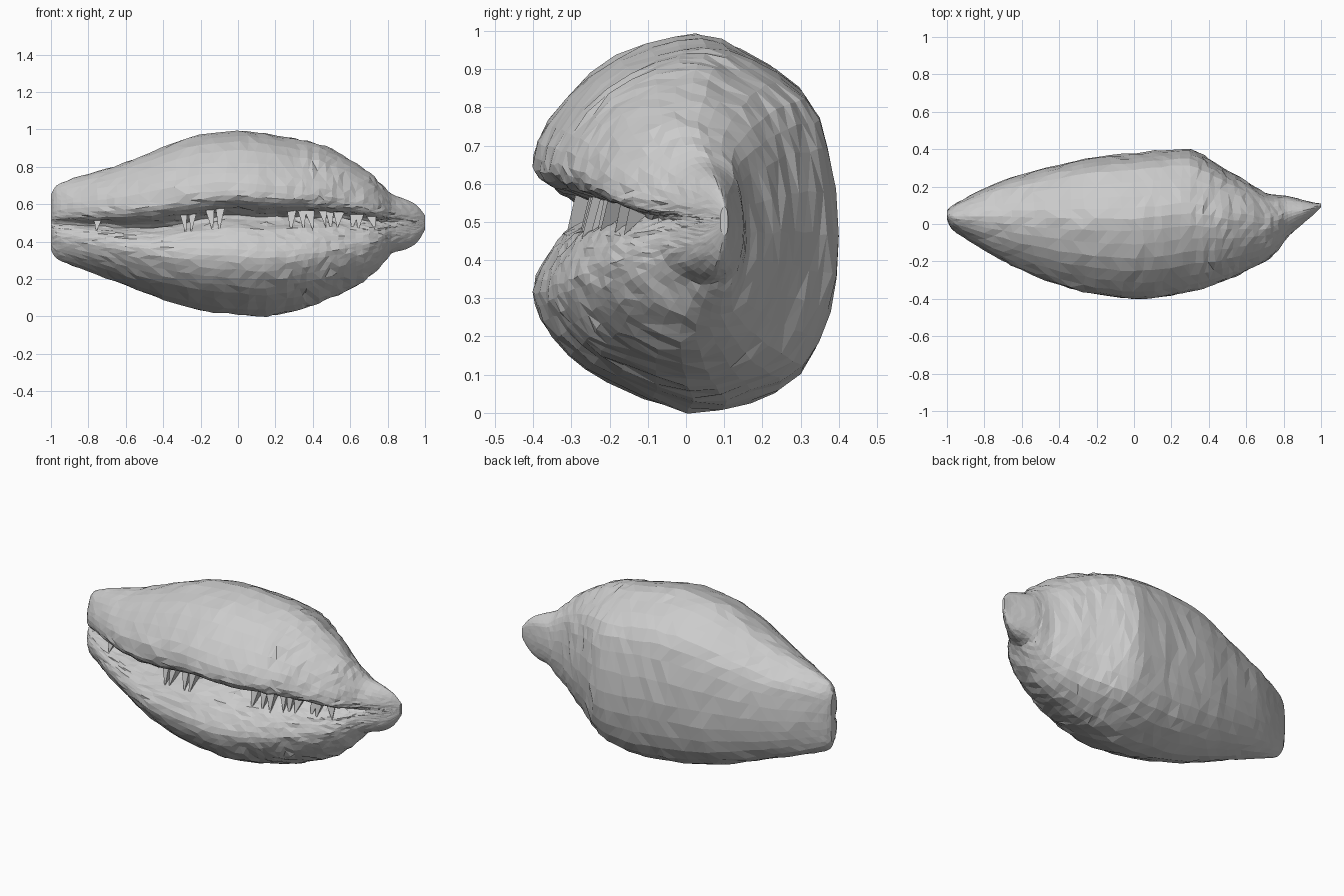
import bpy, bmesh, math, random
from mathutils import Vector

if "Cube" in bpy.data.objects:
    bpy.data.objects.remove(bpy.data.objects["Cube"])

random.seed(4)

# stations along the shell: x, top z, bottom z, back y, front y, slit strength
STATIONS = [
    (-1.00, .65, .36, .07, .025, 1), (-.97, .70, .31, .10, -.03, 1),
    (-.88, .74, .27, .15, -.09, 1), (-.75, .775, .222, .215, -.17, 1),
    (-.60, .825, .165, .265, -.245, 1), (-.40, .905, .09, .32, -.325, 1),
    (-.20, .97, .035, .36, -.375, 1), (0, .99, .01, .38, -.40, 1),
    (.15, .975, .002, .395, -.39, 1), (.30, .95, .032, .40, -.36, 1),
    (.40, .93, .06, .35, -.335, 1), (.50, .895, .10, .285, -.295, 1),
    (.60, .84, .145, .23, -.25, 1), (.70, .77, .21, .17, -.20, 1),
    (.77, .705, .275, .155, -.14, 1), (.82, .655, .335, .15, -.07, .6),
    (.90, .625, .36, .13, 0, .1), (.96, .59, .40, .115, .05, 0),
    (1.00, .54, .465, .11, .09, 0)]

# cross-section (y, z): bottom, lower lip, slit, upper lip, top, back
PROFILE = [
    (0, 0), (-.5, .08), (-.78, .155), (-.95, .245), (-1, .32), (-.95, .385),
    (-.87, .435), (-.79, .475), (-.64, .507), (-.46, .54), (-.62, .572),
    (-.82, .592), (-.96, .625), (-1, .68), (-.90, .77), (-.62, .895),
    (-.25, .975), (.1, 1), (.40, .96), (.77, .86), (.92, .72), (1, .47),
    (.93, .26), (.75, .10), (.42, .025)]


def spline(a, b, c, d, t):
    return [.5 * (2 * q + (r - p) * t + (2*p - 5*q + 4*r - s) * t*t
                  + (3*q - p - 3*r + s) * t**3) for p, q, r, s in zip(a, b, c, d)]


def refine(rows, n, closed):
    out, m = [], len(rows)
    for i in range(m if closed else m - 1):
        ids = [k % m if closed else min(max(k, 0), m - 1) for k in range(i - 1, i + 3)]
        out += [spline(*[rows[k] for k in ids], j / n) for j in range(n)]
    return out if closed else out + [list(rows[-1])]


stations = refine(STATIONS, 3, False)
profile = refine(PROFILE, 2, True)


def place(st, p):
    x, top, bot, back, front, g = st
    y, z = p
    # fill the slit in towards the tip
    if .33 < z < .68 and y < 0:
        y = y * g - (1 - g) * math.sqrt(max(0, 1 - (2 * z - 1)**2 * .5))
    co = Vector((x, (back + front) / 2 + y * (back - front) / 2, bot + z * (top - bot)))
    # the slit runs lower on the left half
    if .3 < z < .72 and y < 0:
        drop = .07 * min(1, max(0, (-x - .05) / .4)) * (top - bot)
        co.z -= drop * max(0, 1 - abs(z - .54) / .22)
    return co


def finish(bm, name):
    bmesh.ops.recalc_face_normals(bm, faces=bm.faces)
    me = bpy.data.meshes.new(name)
    bm.to_mesh(me)
    bm.free()
    ob = bpy.data.objects.new(name, me)
    bpy.context.collection.objects.link(ob)


# shell body: lofted sections with a faintly rough, faceted skin
bm = bmesh.new()
rings = []
for k, st in enumerate(stations):
    ring = []
    size = min(1, (st[3] - st[4]) / .6)
    inside = 0 < k < len(stations) - 1
    for p in profile:
        co = place(st, p)
        if inside:
            co += size * Vector((random.uniform(-.01, .01), random.uniform(-.004, .004),
                                 random.uniform(-.005, .005)))
            if .5 < p[1] < .59 and p[0] < -.4:
                co.z += size * random.uniform(-.006, .006)
        ring.append(bm.verts.new(co))
    rings.append(ring)
n = len(profile)
for a, b in zip(rings, rings[1:]):
    for i in range(n):
        j = (i + 1) % n
        bm.faces.new((a[i], b[i], b[j], a[j]))
bm.faces.new(rings[0])
bm.faces.new(rings[-1])
bmesh.ops.triangulate(bm, faces=bm.faces, quad_method='SHORT_EDGE')
finish(bm, "shell_body")

# teeth: ragged wedges reaching from the upper lip down across the slit
bm = bmesh.new()
spots = [-.74, -.3, -.23, -.16, -.09] + [.28 + .055 * i for i in range(9)]
for x in spots:
    x += random.uniform(-.015, .015)
    st = min(stations, key=lambda s: abs(s[0] - x))
    root = place(st, (-.72, .582))
    inner = place(st, (-.48, .55))
    low = place(st, (-.80, .475 - random.uniform(0, .035)))
    w = random.uniform(.018, .03)
    v = [bm.verts.new((x + dx, q.y, q.z)) for q, dx in
         ((root, -w), (root, w), (inner, 0), (low, random.uniform(-.02, .02)))]
    for f in ((0, 1, 2), (0, 1, 3), (1, 2, 3), (2, 0, 3)):
        bm.faces.new([v[i] for i in f])
finish(bm, "slit_teeth")
